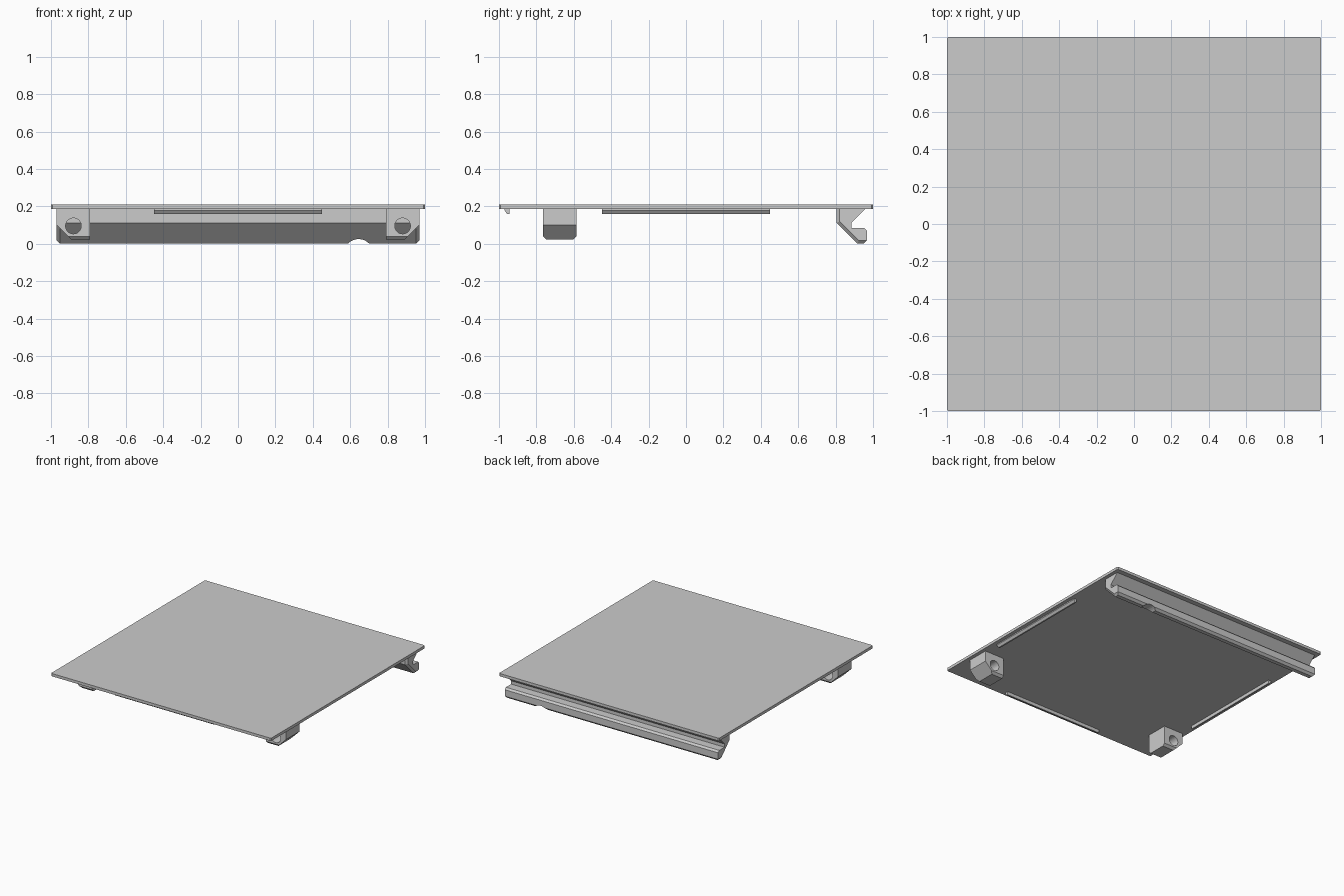
import bpy, bmesh, math

cube = bpy.data.objects.get("Cube")
if cube:
    bpy.data.objects.remove(cube, do_unlink=True)

GREY = 0.6
mat = bpy.data.materials.new("plain grey")
mat.use_nodes = True
mat.diffuse_color = (GREY, GREY, GREY, 1)
mat.node_tree.nodes["Principled BSDF"].inputs["Base Color"].default_value = (GREY, GREY, GREY, 1)

TOP, UNDER = 0.21, 0.187     # panel faces
SINK = 0.195                 # fittings run slightly into the panel


def prism(name, profile, x0, x1, turn=0, bevel_rule=None, bevel=0.02):
    """Extrude a (y, z) profile from x0 to x1, bevel chosen edges, then turn about z."""
    bm = bmesh.new()
    ends = [[bm.verts.new((x, y, z)) for y, z in profile] for x in (x0, x1)]
    for end in ends:
        bm.faces.new(end)
    n = len(profile)
    for i in range(n):
        j = (i + 1) % n
        bm.faces.new((ends[0][i], ends[0][j], ends[1][j], ends[1][i]))
    bmesh.ops.recalc_face_normals(bm, faces=bm.faces[:])
    if bevel_rule:
        edges = [e for e in bm.edges if bevel_rule(e.verts[0].co, e.verts[1].co)]
        bmesh.ops.bevel(bm, geom=edges, offset=bevel, segments=1,
                        affect='EDGES', clamp_overlap=True)
        bmesh.ops.recalc_face_normals(bm, faces=bm.faces[:])
    mesh = bpy.data.meshes.new(name)
    bm.to_mesh(mesh)
    bm.free()
    mesh.materials.append(mat)
    obj = bpy.data.objects.new(name, mesh)
    obj.rotation_euler.z = math.radians(turn)
    bpy.context.collection.objects.link(obj)
    return obj


def drill(obj, x, y, z, radius, depth):
    """Cut a round hole along y."""
    bpy.ops.mesh.primitive_cylinder_add(vertices=32, radius=radius, depth=depth,
                                        location=(x, y, z), rotation=(math.pi / 2, 0, 0))
    cutter = bpy.context.object
    cutter.hide_render = True
    cutter.data.materials.append(mat)
    mod = obj.modifiers.new("hole", 'BOOLEAN')
    mod.operation, mod.solver, mod.object = 'DIFFERENCE', 'EXACT', cutter
    bpy.context.view_layer.objects.active = obj
    bpy.ops.object.modifier_apply(modifier=mod.name)
    bpy.data.objects.remove(cutter, do_unlink=True)


# Flat square panel with tiny corner chamfers
prism("panel", [(-1, UNDER), (1, UNDER), (1, TOP), (-1, TOP)], -1, 1,
      bevel_rule=lambda a, b: abs(a.z - b.z) > 0.01, bevel=0.008)

# Short locating ribs near the front and both side edges
rib = [(-0.97, SINK), (-0.97, 0.178), (-0.957, 0.16), (-0.945, 0.16), (-0.945, SINK)]
for name, turn in (("front_rib", 0), ("left_rib", 90), ("right_rib", -90)):
    prism(name, rib, -0.45, 0.45, turn)

# Drilled corner blocks with a sloped outer underside
BASE = 0.022
for name, side in (("left_block", 1), ("right_block", -1)):
    outline = [(0.97, SINK), (0.97, 0.1), (0.892, BASE), (0.79, BASE), (0.79, SINK)]
    block = prism(name, [(-side * x, z) for x, z in outline], -0.765, -0.585, 90,
                  lambda a, b: abs(a.x - b.x) < 0.001 and max(a.z, b.z) < BASE + 0.001, 0.018)
    drill(block, side * 0.88, -0.675, 0.095, 0.042, 0.4)

# Long hooked rail along the back, with chamfered front ends
hook = [(0.805, SINK), (0.805, 0.112), (0.917, 0), (0.95, 0), (0.967, 0.017), (0.967, 0.07),
        (0.953, 0.085), (0.885, 0.085), (0.885, 0.112), (0.968, SINK)]
rail = prism("hook_rail", hook, -0.97, 0.97, 0,
             lambda a, b: abs(a.x - b.x) < 0.001 and
             (max(a.y, b.y) < 0.92 and min(a.y, b.y) < 0.81 or max(a.z, b.z) < 0.01))
drill(rail, 0.645, 0.9, -0.053, 0.078, 0.5)
